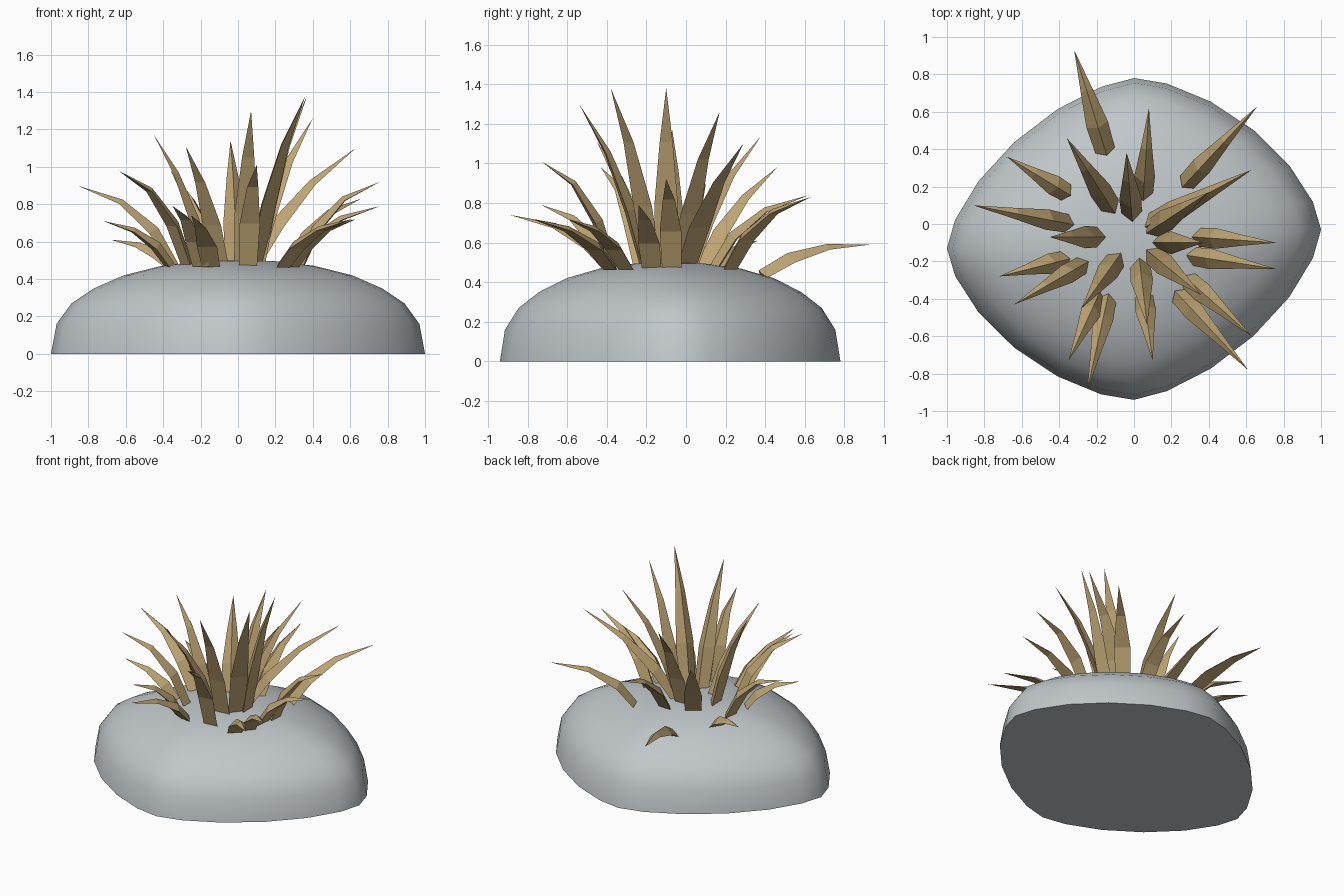
import bpy
import math
from mathutils import Vector

cube = bpy.data.objects.get("Cube")
if cube:
    bpy.data.objects.remove(cube, do_unlink=True)


def make_material(name, rgb):
    color = (*rgb, 1.0)
    mat = bpy.data.materials.new(name)
    mat.use_nodes = True
    mat.diffuse_color = color
    shader = mat.node_tree.nodes["Principled BSDF"]
    shader.inputs["Base Color"].default_value = color
    shader.inputs["Roughness"].default_value = 0.9
    return mat


def make_object(name, verts, faces, mat):
    mesh = bpy.data.meshes.new(name)
    mesh.from_pydata(verts, [], faces)
    mesh.materials.append(mat)
    obj = bpy.data.objects.new(name, mesh)
    bpy.context.collection.objects.link(obj)
    return obj


def loft(rings, tip):
    """Closed skin over equal-sized rings, ending in a point."""
    n = len(rings[0])
    verts = [v for ring in rings for v in ring] + [tip]
    faces = [tuple(reversed(range(n)))]
    last = (len(rings) - 1) * n
    for i in range(n):
        j = (i + 1) % n
        for row in range(0, last, n):
            faces.append((row + i, row + j, row + n + j, row + n + i))
        faces.append((last + i, last + j, len(verts) - 1))
    return verts, faces


stone = make_material("grey stone", (0.53, 0.57, 0.59))
straw = make_material("dry straw", (0.51, 0.37, 0.17))

# Rock: a domed stack of rounded diamond outlines, slightly skewed
SIDES = 24
ROUNDNESS = 1.29


def outline(scale, z):
    ring = []
    for i in range(SIDES):
        a = math.tau * i / SIDES
        c, s = math.cos(a), math.sin(a)
        x = math.copysign(abs(c) ** ROUNDNESS, c)
        y = 0.86 * math.copysign(abs(s) ** ROUNDNESS, s) + 0.05 * x
        ring.append(Vector((x * scale, y * scale - 0.08, z)))
    return ring


profile = [(1, 0), (0.97, 0.16), (0.89, 0.27), (0.77, 0.35),
           (0.61, 0.42), (0.41, 0.47), (0.2, 0.495)]
rock = make_object("rock", *loft([outline(s, z) for s, z in profile],
                                 Vector((0, -0.08, 0.5))), stone)
bpy.ops.object.select_all(action="DESELECT")
rock.select_set(True)
bpy.context.view_layer.objects.active = rock
bpy.ops.object.shade_smooth_by_angle(angle=math.radians(50))


# Grass blades: bent three-sided spikes, flat outside and ridged inside
def blade(name, bx, by, tx, ty, tz, lean, rise, width, bz=0.475):
    base, tip = Vector((bx, by, bz)), Vector((tx, ty, tz))
    bend = base.lerp(tip, lean)
    bend.z = bz + (tz - bz) * rise
    out = Vector((tx - bx, ty - by, 0)).normalized()
    side = Vector((0, 0, 1)).cross(out)
    rings = []
    for t, taper in ((0, 0.9), (0.3, 1), (0.65, 0.55)):
        center = base * (1 - t) ** 2 + bend * 2 * t * (1 - t) + tip * t * t
        tangent = ((bend - base) * (1 - t) + (tip - bend) * t).normalized()
        inward = tangent.cross(side)
        if inward.dot(out) > 0:
            inward = -inward
        half = side * width * taper / 2
        depth = inward * width * taper * 0.22
        rings.append([center - half - depth, center + depth, center + half - depth])
    verts, faces = loft(rings, tip)
    # Wind the skin outwards
    a, b, c = (verts[i] for i in faces[0][:3])
    if (b - a).cross(c - a).dot(bend - base) > 0:
        faces = [tuple(reversed(f)) for f in faces]
    make_object(name, verts, faces, straw)


# Tall inner blades: base x, y and tip x, y, z
inner = [
    (-0.17, -0.07, -0.45, -0.07, 1.17), (-0.11, 0.07, -0.36, 0.46, 0.98),
    (-0.01, 0.03, -0.04, 0.38, 1.14), (0.07, -0.01, 0.63, 0.29, 1.10),
    (0.08, -0.04, 0.40, 0.17, 1.26), (0.12, -0.10, 0.37, -0.10, 1.38),
    (0.08, -0.15, 0.36, -0.38, 1.38), (0.03, -0.2, 0.07, -0.54, 1.30),
    (-0.08, -0.17, -0.28, -0.45, 1.11)]
for i, spot in enumerate(inner):
    blade(f"inner_blade_{i}", *spot, 0.33, 0.62, 0.12)

# Drooping outer blades
outer = [
    (-0.34, 0.0, -0.86, 0.10, 0.90), (-0.35, 0.16, -0.68, 0.36, 0.61),
    (0.05, 0.14, 0.08, 0.62, 0.84), (0.27, 0.21, 0.66, 0.63, 0.83),
    (0.33, -0.07, 0.76, -0.10, 0.92), (0.3, -0.17, 0.76, -0.24, 0.79),
    (0.28, -0.29, 0.63, -0.6, 0.72), (0.23, -0.37, 0.61, -0.78, 0.72),
    (0.05, -0.37, 0.10, -0.73, 1.01), (-0.14, -0.39, -0.25, -0.89, 0.74),
    (-0.19, -0.38, -0.35, -0.73, 0.79), (-0.26, -0.21, -0.64, -0.43, 0.98),
    (-0.36, -0.19, -0.72, -0.28, 0.71)]
for i, spot in enumerate(outer):
    blade(f"outer_blade_{i}", *spot, 0.27, 0.82, 0.11)

# Low blade arching over the back edge
blade("back_blade", -0.15, 0.38, -0.32, 0.93, 0.59, 0.4, 1.1, 0.12, 0.44)
